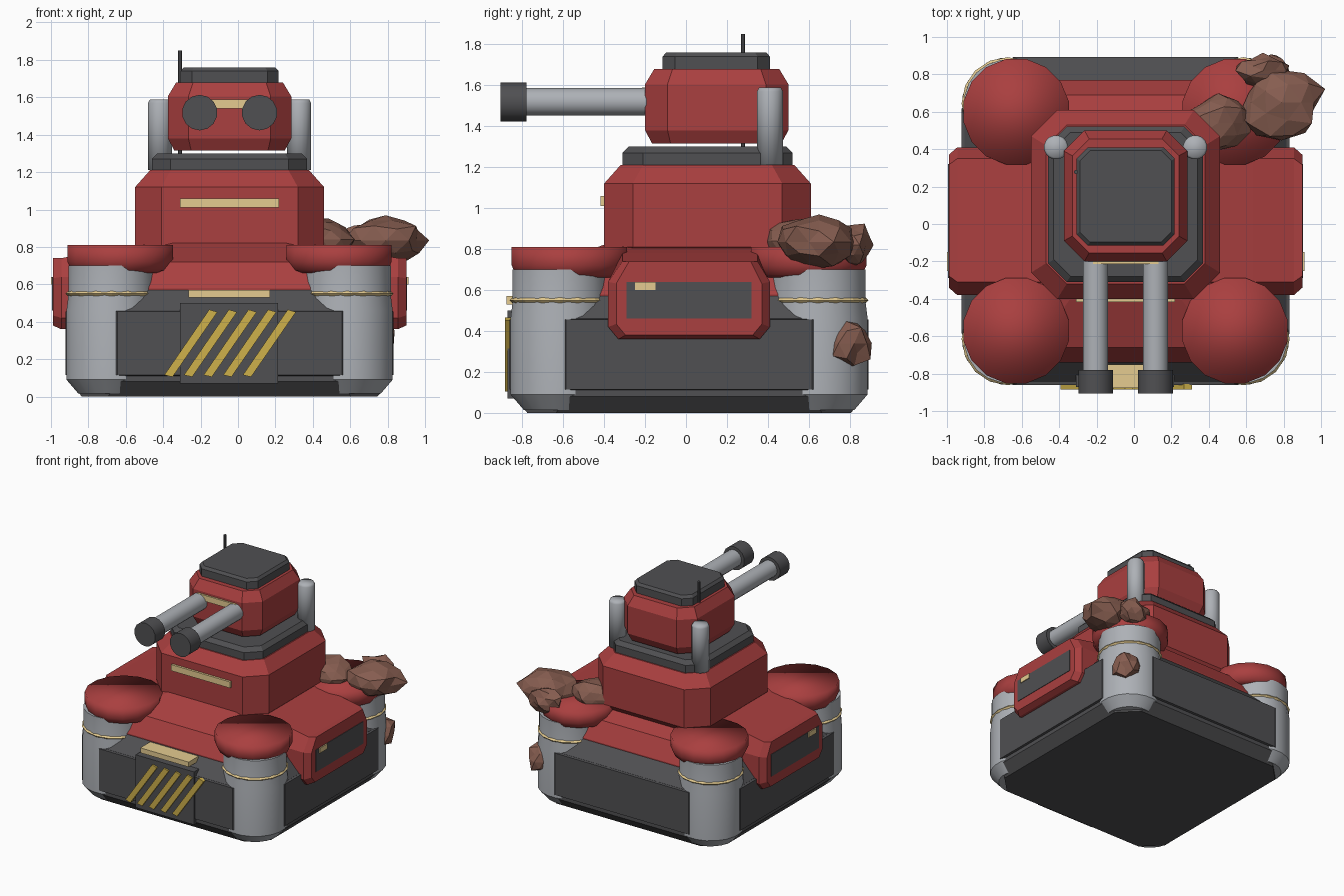
import bpy, bmesh, math, random
from mathutils import Matrix, Vector, noise

if "Cube" in bpy.data.objects:
    bpy.data.objects.remove(bpy.data.objects["Cube"])

CX, CY = -0.045, 0.015   # centre of the hull (debris offsets the bounds)


def material(name, rgb):
    m = bpy.data.materials.new(name)
    m.diffuse_color = (*rgb, 1)
    m.use_nodes = True
    m.node_tree.nodes["Principled BSDF"].inputs["Base Color"].default_value = m.diffuse_color
    return m


RED = material("red_paint", (0.40, 0.05, 0.05))
DARK = material("dark_metal", (0.08, 0.08, 0.085))
STEEL = material("steel", (0.42, 0.44, 0.47))
PALE = material("pale_trim", (0.78, 0.60, 0.28))
YELLOW = material("hazard_yellow", (0.62, 0.44, 0.07))
BROWN = material("debris_brown", (0.24, 0.11, 0.08))


def finish(name, bm, mat, smooth=None):
    bmesh.ops.recalc_face_normals(bm, faces=bm.faces)
    me = bpy.data.meshes.new(name)
    bm.to_mesh(me)
    bm.free()
    me.materials.append(mat)
    ob = bpy.data.objects.new(name, me)
    bpy.context.collection.objects.link(ob)
    if smooth:
        bpy.ops.object.select_all(action='DESELECT')
        ob.select_set(True)
        bpy.context.view_layer.objects.active = ob
        bpy.ops.object.shade_smooth_by_angle(angle=math.radians(smooth))
    return ob


def loft(name, rings, mat, smooth=None):
    """Skin closed rings of equal length and cap both ends."""
    bm = bmesh.new()
    vs = [[bm.verts.new(p) for p in r] for r in rings]
    n = len(vs[0])
    for a, b in zip(vs, vs[1:]):
        for i in range(n):
            j = (i + 1) % n
            bm.faces.new((a[i], a[j], b[j], b[i]))
    bm.faces.new(vs[0])
    bm.faces.new(vs[-1])
    return finish(name, bm, mat, smooth)


def octagon(hx, hy, c):
    return [(hx, hy - c), (hx - c, hy), (c - hx, hy), (-hx, hy - c),
            (-hx, c - hy), (c - hx, -hy), (hx - c, -hy), (hx, c - hy)]


def block(name, x, y, sections, mat):
    """Stacked cut-corner rectangles: (z, half x, half y, corner cut)."""
    return loft(name, [[(x + u, y + v, z) for u, v in octagon(hx, hy, c)]
                       for z, hx, hy, c in sections], mat)


def lathe(name, centre, profile, mat, seg=16, along_y=False, smooth=40):
    """Rings of (radius, height) round a vertical or a y axis."""
    rings = []
    for r, h in profile:
        ring = []
        for i in range(seg):
            a = 2 * math.pi * (i + 0.5) / seg
            p = (r * math.cos(a), r * math.sin(a), h)
            ring.append(Vector(centre) + Vector((p[0], h, p[1]) if along_y else p))
        rings.append(ring)
    return loft(name, rings, mat, smooth)


def box(name, lo, hi, mat):
    bm = bmesh.new()
    bmesh.ops.create_cube(bm, size=1)
    lo, hi = Vector(lo), Vector(hi)
    for v in bm.verts:
        v.co = Vector([(l + h) / 2 + c * (h - l) for l, h, c in zip(lo, hi, v.co)])
    return finish(name, bm, mat)


# Dark lower hull and sloping red deck
block("lower_hull", CX, CY, [(0, .79, .79, .14), (.08, .86, .86, .27),
      (.46, .86, .86, .30), (.57, .755, .755, .22)], DARK)
block("deck", CX, CY, [(.54, .755, .755, .22), (.58, .755, .755, .22),
      (.72, .675, .675, .2), (.82, .42, .42, .12)], RED)

# Armour panels on all four sides of the hull
for i, side in enumerate(("right", "back", "left", "front")):
    turn = Matrix.Rotation(i * math.pi / 2, 3, 'Z')
    rings = []
    for d, w, z0, z1 in ((.78, .63, .11, .46), (.855, .63, .11, .46), (.877, .60, .115, .455)):
        rings.append([turn @ Vector((d, u, z)) + Vector((CX, CY, 0))
                      for u, z in ((-w, z0), (w, z0), (w, z1), (-w, z1))])
    loft(side + "_panel", rings, DARK)

# Corner towers: steel column, trim ring, red cap
for sx in (-1, 1):
    for sy in (-1, 1):
        tag = ("left" if sx < 0 else "right") + ("_front" if sy < 0 else "_back")
        c = (CX + sx * .63, CY + sy * .63, 0)
        lathe(tag + "_column", c, [(.18, .015), (.245, .09), (.245, .46),
              (.235, .54), (.235, .70)], STEEL, 20)
        ring = []
        for i in range(17):
            a = 2 * math.pi * (i % 16) / 16
            ring.append([(c[0] + (.234 + .013 * u) * math.cos(a), c[1] + (.234 + .013 * u) * math.sin(a),
                          .55 + .013 * w) for u, w in ((1, 0), (0, 1), (-1, 0), (0, -1))])
        loft(tag + "_trim_ring", ring, PALE)
        lathe(tag + "_cap", (CX + sx * .585, CY + sy * .585, 0),
              [(.23, .66), (.265, .675), (.287, .72), (.287, .81)], RED, 16, smooth=180)

# Side sponsons with dark inset and trim tab
outline = [(-.38, .42), (-.33, .36), (.36, .36), (.41, .42),
           (.41, .64), (.35, .76), (-.31, .76), (-.38, .64)]
for s, tag in ((-1, "left"), (1, "right")):
    rings = []
    for d, k, lift in ((.40, 1, .06), (.68, 1, .02), (.90, 1, -.02), (.945, .90, 0)):
        rings.append([(CX + s * d, .015 + (y - .015) * k,
                       .56 + (z - .56) * k + (lift if z > .7 else 0)) for y, z in outline])
    loft(tag + "_sponson", rings, RED)
    for nm, y0, y1, z0, z1, d, m in (("inset", -.29, .32, .46, .64, .949, DARK),
                                     ("tab", -.25, -.15, .60, .64, .956, PALE)):
        xs = sorted((CX + s * .90, CX + s * d))
        box(f"{tag}_sponson_{nm}", (xs[0], y0, z0), (xs[1], y1, z1), m)

# Lower turret and its roof plate
block("lower_turret", CX, .105, [(.73, .44, .44, .12), (.81, .505, .505, .14),
      (1.12, .505, .505, .14), (1.21, .425, .425, .11)], RED)
block("lower_roof", CX, .105, [(1.20, .415, .415, .10), (1.27, .415, .415, .10),
      (1.30, .385, .385, .09)], DARK)

# Upper turret, hatch plate and antenna
block("upper_turret", CX, .15, [(1.315, .295, .315, .09), (1.38, .33, .35, .11),
      (1.605, .33, .35, .11), (1.68, .285, .305, .09)], RED)
block("top_hatch", CX, .148, [(1.67, .262, .262, .06), (1.74, .262, .262, .06),
      (1.76, .245, .245, .055)], DARK)
lathe("antenna", (-.31, .278, 0), [(.011, 1.28), (.011, 1.85)], DARK, 8)

# Twin guns and exhaust stacks
for s, tag in ((-1, "left"), (1, "right")):
    lathe(tag + "_barrel", (CX + s * .16, 0, 1.52), [(.068, -.80), (.068, -.10)], STEEL, 16, True)
    lathe(tag + "_muzzle", (CX + s * .16, 0, 1.518), [(.095, -.905), (.095, -.78)], DARK, 14, True)
    lathe(tag + "_stack", (CX + s * .372, .41, 0),
          [(.065, 1.21), (.065, 1.57), (.055, 1.588)], STEEL, 16, smooth=180)

# Trim strips and front hazard plate
box("upper_trim", (-.22, -.215, 1.54), (.13, -.18, 1.588), PALE)
box("lower_trim", (-.31, -.418, 1.01), (.22, -.38, 1.06), PALE)
box("hull_trim", (-.265, -.877, .53), (.17, -.75, .57), PALE)
box("hazard_plate", (-.31, -.872, .07), (.215, -.78, .50), DARK)
for i in range(5):
    x = -.372 + .105 * i
    loft(f"hazard_stripe_{i + 1}",
         [[(x + u, y, z) for u, z in ((-.022, .115), (.022, .105), (.262, .452), (.218, .465))]
          for y in (-.885, -.855)], YELLOW)

# Broken debris lumps on the rear right corner
random.seed(4)
for i, (c, r) in enumerate((((.79, .65, .835), (.20, .19, .125)), ((.45, .54, .84), (.17, .15, .115)),
                            ((.69, .82, .82), (.14, .085, .10)), ((.73, .785, .34), (.10, .115, .12)))):
    bm = bmesh.new()
    bmesh.ops.create_icosphere(bm, subdivisions=2, radius=1)
    for v in bm.verts:
        k = 1 + .30 * noise.noise(v.co * 1.7 + Vector((7 * i, 3, 1))) + random.uniform(-.10, .12)
        v.co = Vector([a + b * q * k for a, b, q in zip(c, r, v.co)])
    finish(f"debris_{i + 1}", bm, BROWN)
